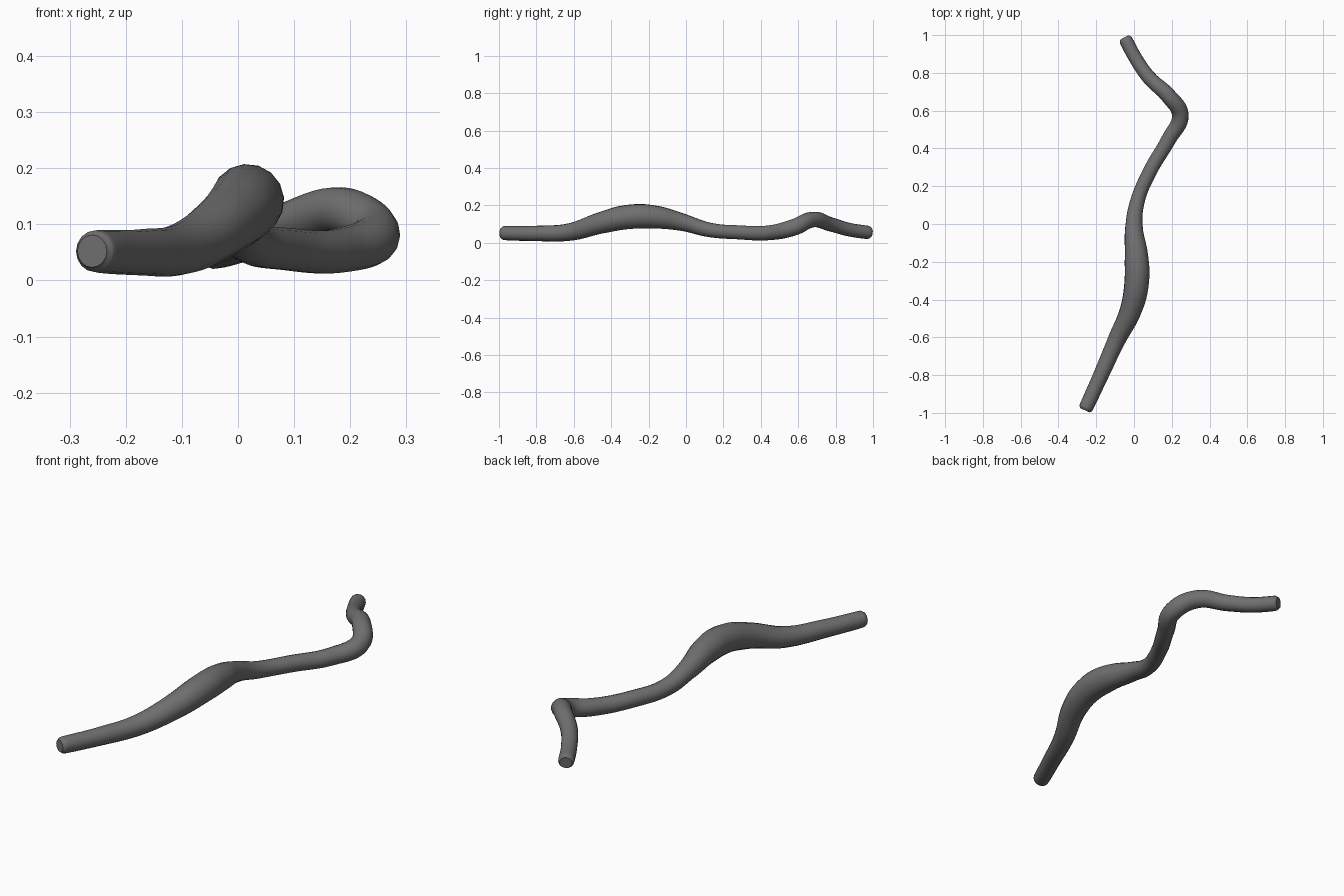
import bpy
from mathutils import Vector

cube = bpy.data.objects.get("Cube")
if cube:
    bpy.data.objects.remove(cube, do_unlink=True)

# Dark grey bark
bark = bpy.data.materials.new("dark_grey")
bark.use_nodes = True
GREY = (0.16, 0.16, 0.16, 1)
bark.diffuse_color = GREY
bark.node_tree.nodes["Principled BSDF"].inputs["Base Color"].default_value = GREY

# Centre line of the crooked stick: x, y, z, radius
path = [
    (-0.255, -0.975, 0.052, 0.037),
    (-0.175, -0.80, 0.050, 0.041),
    (-0.095, -0.62, 0.058, 0.047),
    (-0.015, -0.45, 0.108, 0.058),
    (0.014, -0.31, 0.138, 0.065),
    (0.013, -0.17, 0.138, 0.062),
    (0.000, -0.02, 0.110, 0.047),
    (0.018, 0.12, 0.070, 0.039),
    (0.085, 0.28, 0.056, 0.038),
    (0.185, 0.45, 0.054, 0.040),
    (0.245, 0.575, 0.082, 0.044),
    (0.185, 0.675, 0.124, 0.042),
    (0.080, 0.775, 0.098, 0.038),
    (0.010, 0.875, 0.070, 0.036),
    (-0.044, 0.975, 0.055, 0.035),
]


def worn_end(tip, inner):
    """Short narrower step past the tip, giving the cut end a soft rim."""
    p = Vector(tip[:3])
    step = (p - Vector(inner[:3])).normalized() * 0.012
    return (*(p + step), tip[3] * 0.78)


points = [worn_end(path[0], path[1]), *path, worn_end(path[-1], path[-2])]

# Swept round section with varying thickness
curve = bpy.data.curves.new("stick", "CURVE")
curve.dimensions = "3D"
curve.bevel_depth = 1
curve.bevel_resolution = 6
curve.resolution_u = 8
curve.use_fill_caps = True
spline = curve.splines.new("BEZIER")
spline.radius_interpolation = "CARDINAL"
spline.bezier_points.add(len(points) - 1)
for bp, (x, y, z, r) in zip(spline.bezier_points, points):
    bp.co = (x, y, z)
    bp.radius = r
    bp.handle_left_type = bp.handle_right_type = "AUTO"
curve.materials.append(bark)

stick = bpy.data.objects.new("stick", curve)
bpy.context.collection.objects.link(stick)
bpy.ops.object.select_all(action="DESELECT")
stick.select_set(True)
bpy.context.view_layer.objects.active = stick
bpy.ops.object.convert(target="MESH")
bpy.ops.object.shade_smooth_by_angle(angle=0.7)
